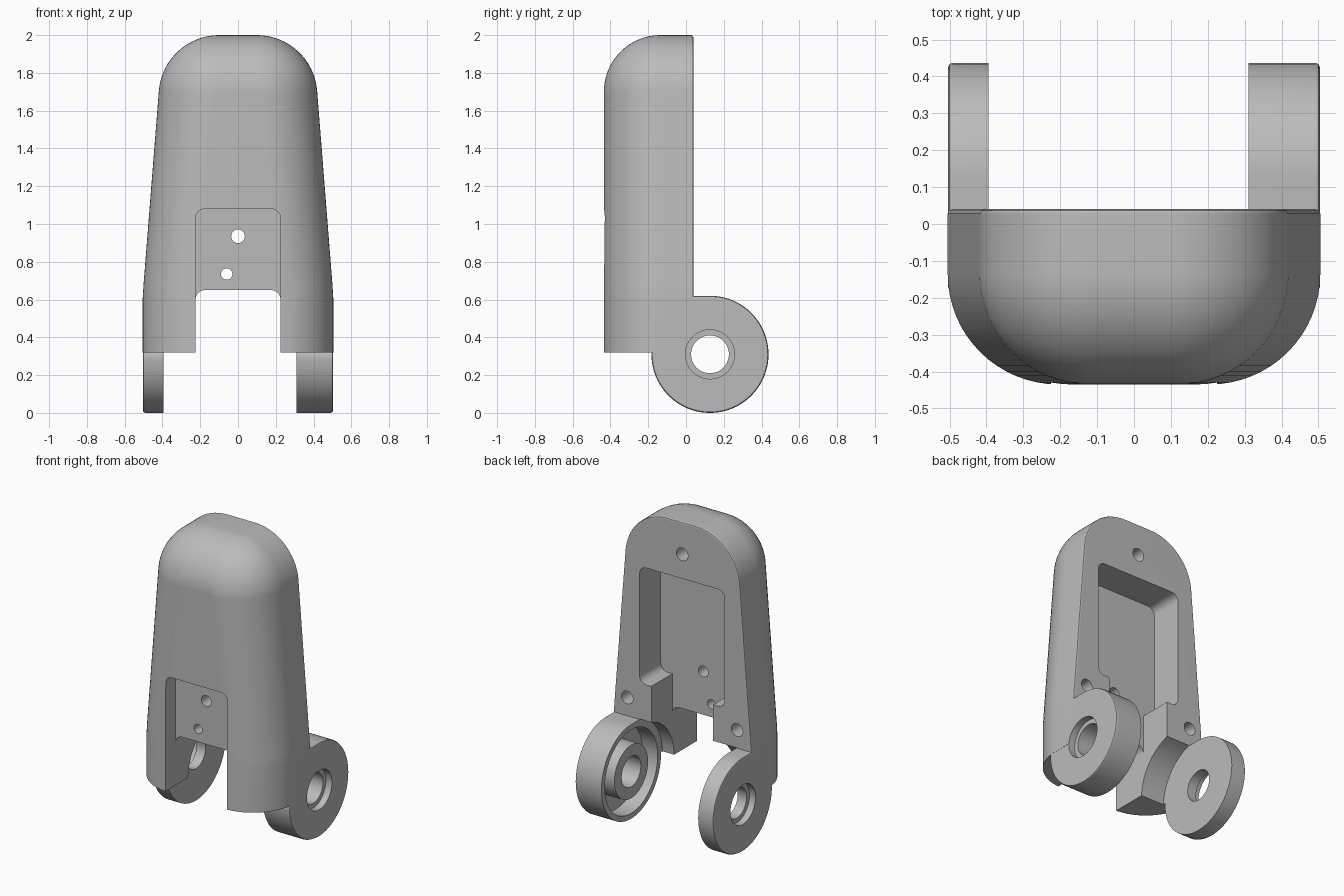
import bpy, bmesh
from math import sin, cos, pi, radians

cube = bpy.data.objects.get("Cube")
if cube:
    bpy.data.objects.remove(cube, do_unlink=True)

grey = bpy.data.materials.new("plain grey")
grey.use_nodes = True
grey.diffuse_color = (0.5, 0.5, 0.5, 1)
grey.node_tree.nodes["Principled BSDF"].inputs["Base Color"].default_value = grey.diffuse_color

AXLE_Y, AXLE_Z, LUG_R = 0.127, 0.31, 0.31
BACK, FRONT, BOTTOM = 0.04, -0.435, 0.32


def loft(name, rings):
    """Skin a closed solid through matching rings of points."""
    bm = bmesh.new()
    loops = [[bm.verts.new(p) for p in ring] for ring in rings]
    n = len(loops[0])
    for a, b in zip(loops, loops[1:]):
        for i in range(n):
            j = (i + 1) % n
            bm.faces.new((a[i], a[j], b[j], b[i]))
    bm.faces.new(loops[0])
    bm.faces.new(loops[-1])
    bmesh.ops.recalc_face_normals(bm, faces=bm.faces)
    mesh = bpy.data.meshes.new(name)
    bm.to_mesh(mesh)
    bm.free()
    mesh.materials.append(grey)
    obj = bpy.data.objects.new(name, mesh)
    bpy.context.collection.objects.link(obj)
    return obj


def arc(cx, cy, r, start, end, steps):
    angles = [radians(start + (end - start) * i / steps) for i in range(steps + 1)]
    return [(cx + r * cos(a), cy + r * sin(a)) for a in angles]


def rod_x(x0, x1, r):
    """Cutter on the axle line."""
    ring = arc(AXLE_Y, AXLE_Z, r, 0, 360, 64)[:-1]
    return loft("cutter", [[(x, y, z) for y, z in ring] for x in (x0, x1)])


def rod_y(x, z, r, y0, y1):
    ring = arc(x, z, r, 0, 360, 32)[:-1]
    return loft("cutter", [[(px, y, pz) for px, pz in ring] for y in (y0, y1)])


def slot_y(half, z0, z1, y0, y1, r=0.05):
    """Cutter with a rounded rectangular outline, running along y."""
    ring = []
    for x, z, a in ((half - r, z1 - r, 0), (r - half, z1 - r, 90),
                    (r - half, z0 + r, 180), (half - r, z0 + r, 270)):
        ring += arc(x, z, r, a, a + 90, 8)
    return loft("cutter", [[(x, y, z) for x, z in ring] for y in (y0, y1)])


def cut(obj, cutter):
    mod = obj.modifiers.new("cut", "BOOLEAN")
    mod.operation, mod.solver, mod.object = "DIFFERENCE", "EXACT", cutter
    bpy.context.view_layer.objects.active = obj
    bpy.ops.object.modifier_apply(modifier=mod.name)
    bpy.data.objects.remove(cutter, do_unlink=True)


# Tapered shell: half outline with outward normals, mirrored over x
half = [(0.505, BOTTOM, 1, 0), (0.505, 0.6, 1, 0), (0.5, 0.68, 1, 0.06)]
for i in range(17):
    a = radians(4.5 + 85.5 * i / 16)
    half.append((0.1 + 0.32 * cos(a), 1.68 + 0.32 * sin(a), cos(a), sin(a)))
outline = half + [(-x, z, -nx, nz) for x, z, nx, nz in reversed(half)]


def shell_ring(y, inset):
    return [(x - inset * nx, y, z - inset * nz) for x, z, nx, nz in outline]


ROUND = 0.3
rings = [shell_ring(BACK, 0.012), shell_ring(BACK - 0.004, 0.004), shell_ring(BACK - 0.012, 0)]
for i in range(17):
    a = pi / 2 * i / 16
    rings.append(shell_ring(FRONT + ROUND * (1 - sin(a)), ROUND * (1 - cos(a))))
body = loft("shell_body", rings)

# Front recess, open gap between the legs, rear pocket and rear slot
cut(body, slot_y(0.225, 0, 1.08, -0.6, -0.33))
cut(body, slot_y(0.225, 0, 0.65, -0.7, 0.6))
cut(body, slot_y(0.31, 0.86, 1.63, -0.18, 0.5))
cut(body, slot_y(0.225, 0, 1.0, -0.18, 0.55))

# Round clearance between the lugs
cut(body, rod_x(-0.395, 0.31, 0.325))

# Screw holes in the rear face and holes through the panel
for x, z in ((0.4, 0.74), (-0.4, 0.74), (0, 1.79)):
    cut(body, rod_y(x, z, 0.042, -0.1, 0.2))
cut(body, rod_y(0, 0.935, 0.036, -0.5, 0.1))
cut(body, rod_y(-0.06, 0.735, 0.03, -0.5, 0.1))


def lug(name, inner, outer):
    """Round axle lug with a softened outer rim, running into the shell."""
    side = 1 if outer > 0 else -1
    rings = []
    for x, soft in ((inner, 0), (outer - side * 0.012, 0),
                    (outer - side * 0.004, 0.004), (outer, 0.012)):
        ring = arc(AXLE_Y, AXLE_Z, LUG_R - soft, 90, -180, 60)
        ring.append((-0.1, AXLE_Z + LUG_R - soft))
        rings.append([(x, y, z) for y, z in ring])
    return loft(name, rings)


left_lug = lug("left_lug", 0.31, 0.504)
right_lug = lug("right_lug", -0.395, -0.504)


def hollow_cutter():
    """Ring-shaped cutter that leaves a hub standing in the left lug."""
    ring = rod_x(0.2, 0.42, 0.275)
    cut(ring, rod_x(0.1, 0.6, 0.175))
    return ring


# Axle bores, outer counterbores and the hollow inside the left lug
for part in (body, left_lug, right_lug):
    cut(part, rod_x(-0.7, 0.7, 0.1))
for part, side in ((body, 1), (body, -1), (left_lug, 1), (right_lug, -1)):
    cut(part, rod_x(side * 0.46, side * 0.8, 0.13))
cut(left_lug, hollow_cutter())
# The shell only needs the hollow where it overlaps the lug
cut(body, hollow_cutter())

# Smooth shading with crisp edges
for obj in (body, left_lug, right_lug):
    bpy.ops.object.select_all(action="DESELECT")
    obj.select_set(True)
    bpy.context.view_layer.objects.active = obj
    bpy.ops.object.shade_smooth_by_angle(angle=radians(30))
    weighted = obj.modifiers.new("weighted normals", "WEIGHTED_NORMAL")
    weighted.keep_sharp = True
